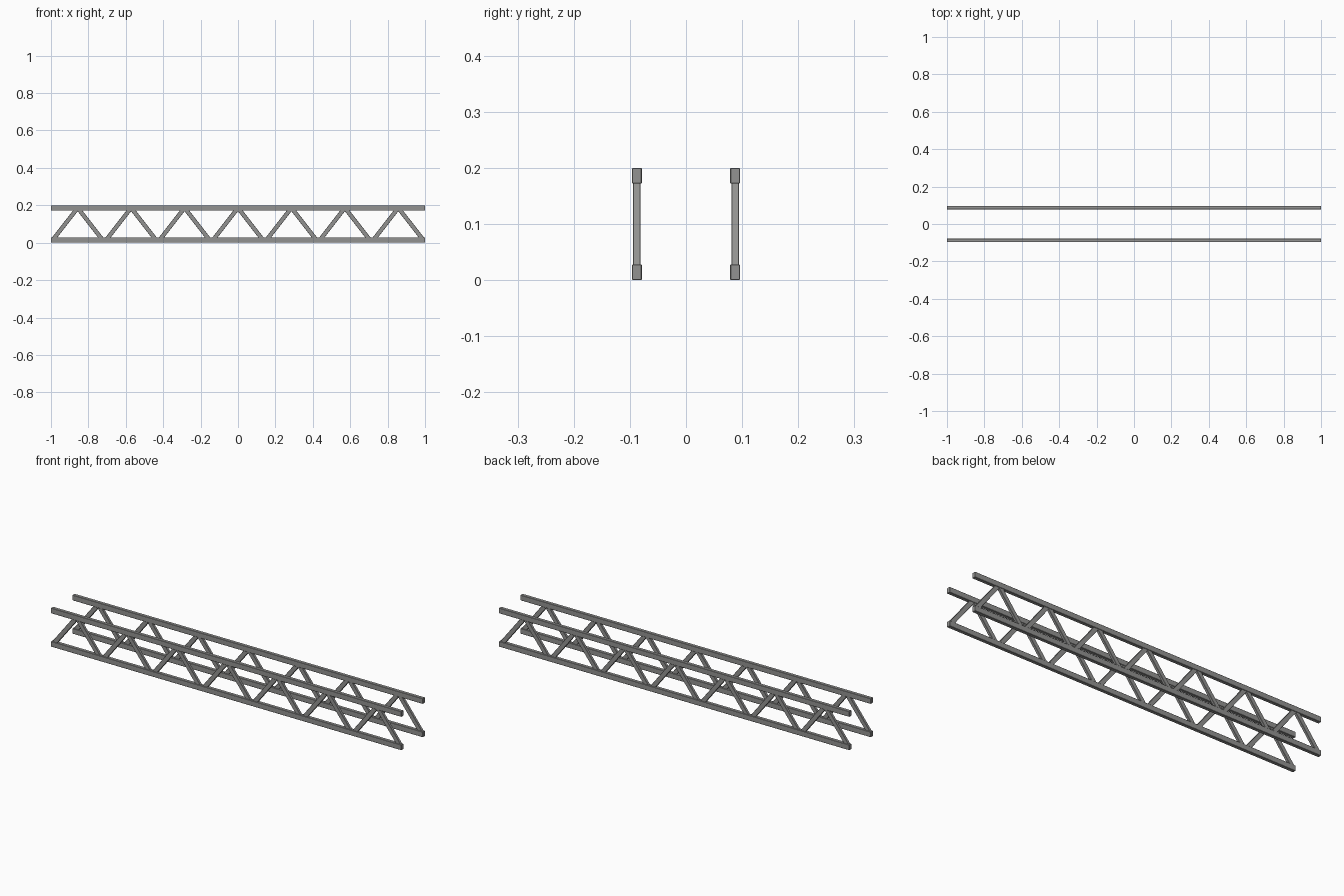
import bpy
import math

if "Cube" in bpy.data.objects:
    bpy.data.objects.remove(bpy.data.objects["Cube"])

PANELS = 7
STEP = 2 / PANELS
CHORD_W, CHORD_H = 0.018, 0.028
WEB_W, WEB_T = 0.0135, 0.0225
Z_LOW, Z_HIGH = CHORD_H / 2, 0.2 - CHORD_H / 2
INSET = 0.009  # keeps web ends inside the chord ends

# Dark grey paint
steel = bpy.data.materials.new("dark_steel")
steel.diffuse_color = (0.29, 0.29, 0.285, 1)
steel.use_nodes = True
steel.node_tree.nodes["Principled BSDF"].inputs["Base Color"].default_value = steel.diffuse_color


def bar(name, a, b, y, width, thick, bevel):
    """Square bar in the xz plane from a to b."""
    dx, dz = b[0] - a[0], b[1] - a[1]
    bpy.ops.mesh.primitive_cube_add(
        size=1, location=((a[0] + b[0]) / 2, y, (a[1] + b[1]) / 2),
        rotation=(0, -math.atan2(dz, dx), 0))
    ob = bpy.context.object
    ob.name = name
    ob.scale = (math.hypot(dx, dz), width, thick)
    bpy.ops.object.transform_apply(location=False, rotation=False, scale=True)
    m = ob.modifiers.new("edge_bevel", 'BEVEL')
    m.width = bevel
    m.segments = 1
    ob.data.materials.append(steel)
    return ob


for side, y in (("front", -0.0875), ("back", 0.0875)):
    # Long chords
    bar(side + "_lower_chord", (-1, Z_LOW), (1, Z_LOW), y, CHORD_W, CHORD_H, 0.0015)
    bar(side + "_upper_chord", (-1, Z_HIGH), (1, Z_HIGH), y, CHORD_W, CHORD_H, 0.0015)
    # Zigzag webs
    for i in range(PANELS):
        x0 = -1 + i * STEP
        mid = x0 + STEP / 2
        bar(side + "_web_rising", (x0 + INSET, Z_LOW), (mid, Z_HIGH), y, WEB_W, WEB_T, 0.001)
        bar(side + "_web_falling", (mid, Z_HIGH), (x0 + STEP - INSET, Z_LOW), y, WEB_W, WEB_T, 0.001)
